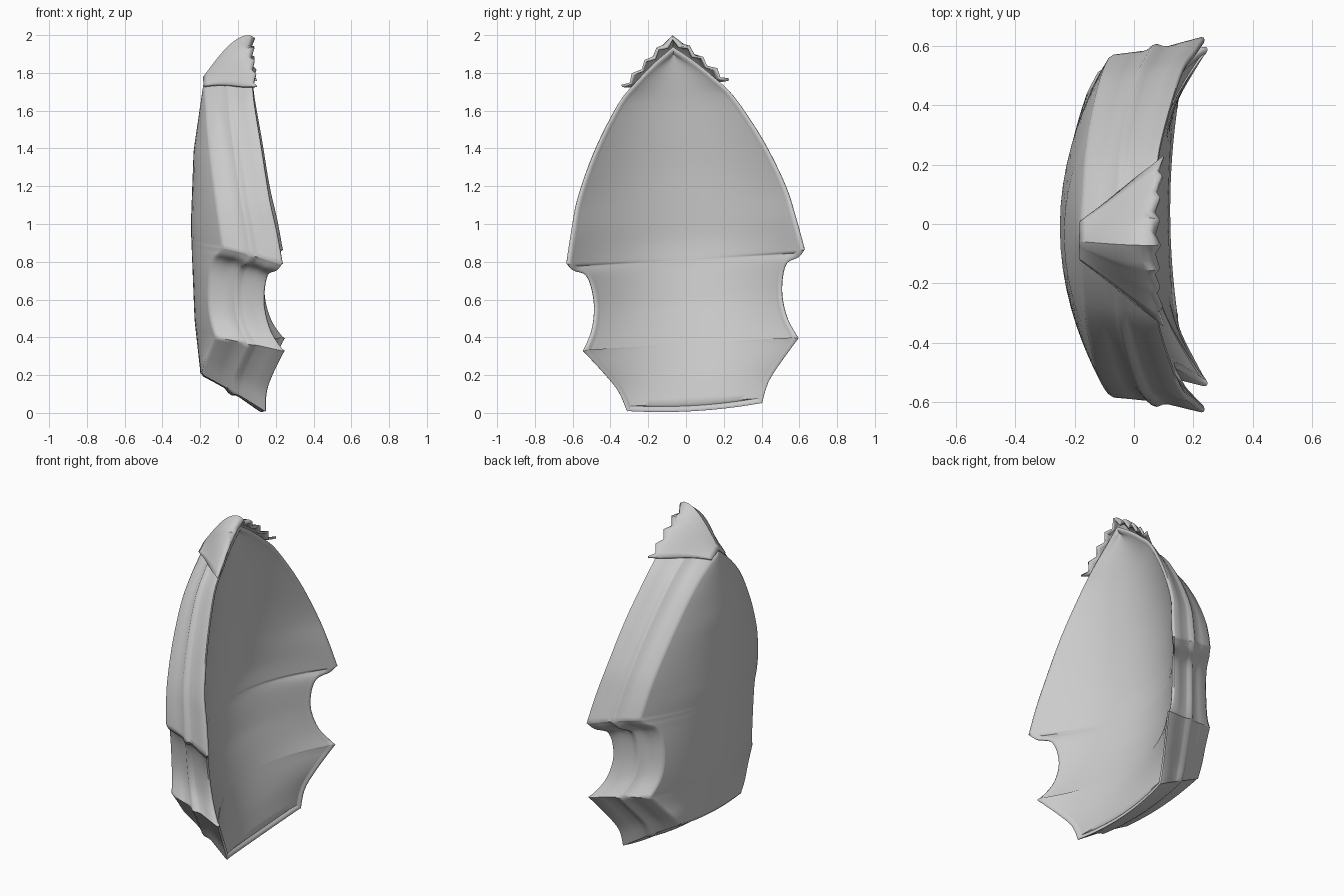
import bpy, bmesh, math
from mathutils import Vector, Matrix

if "Cube" in bpy.data.objects:
    bpy.data.objects.remove(bpy.data.objects["Cube"])

# Half outline as (front y, z, x, back y, z, x), split at its sharp corners
UPPER = [(0, 1.955, .07, 0, 1.775, -.18), (.10, 1.88, .07, .08, 1.72, -.178),
         (.21, 1.78, .08, .18, 1.64, -.172), (.31, 1.67, .09, .28, 1.53, -.165),
         (.45, 1.43, .13, .40, 1.35, -.145), (.555, 1.18, .17, .50, 1.16, -.12),
         (.60, 1.0, .21, .55, 1.02, -.10), (.635, .835, .24, .575, .92, -.085)]
NOTCH = [UPPER[-1], (.60, .795, .21, .545, .885, -.10), (.54, .77, .165, .48, .85, -.135),
         (.512, .70, .145, .445, .77, -.155), (.503, .59, .145, .435, .64, -.16),
         (.525, .47, .18, .45, .54, -.15), (.575, .368, .25, .50, .44, -.12)]
LOWER = [NOTCH[-1], (.47, .24, .19, .42, .36, -.15), (.40, .14, .155, .35, .29, -.18),
         (.362, .035, .15, .30, .23, -.19)]
# Centreline depth (z, x) of the hollow front and the bulging back
FRONT_MID = [(.03, .125), (.19, .085), (.38, .03), (.6, -.03), (.8, -.065), (.92, -.075),
             (1.3, -.045), (1.65, .0), (1.955, .05)]
BACK_MID = [(.23, -.2), (.5, -.23), (1.0, -.25), (1.4, -.235), (1.775, -.18)]
COLS = 24
TILT = Matrix.Translation((0, -.012, .99)) @ Matrix.Rotation(math.radians(3.4), 4, 'X') @ Matrix.Translation((0, 0, -1))


def spline(pts, t):
    """Catmull-Rom point at index t; front and back together."""
    i = min(int(t), len(pts) - 2)
    f = t - i
    p0, p1, p2, p3 = (Vector(pts[max(0, min(len(pts) - 1, k))]) for k in range(i - 1, i + 3))
    return .5 * (2 * p1 + (p2 - p0) * f + (2 * p0 - 5 * p1 + 4 * p2 - p3) * f * f
                 + (3 * p1 - p0 - 3 * p2 + p3) * f ** 3)


def mid_x(table, z):
    z = max(table[0][0], min(table[-1][0], z))
    for (z0, x0), (z1, x1) in zip(table, table[1:]):
        if z <= z1:
            return x0 + (x1 - x0) * (z - z0) / (z1 - z0)


def across(p, k, table, bow=0):
    """Point in column k across the row that ends at p; columns crowd the edges."""
    c = math.cos(math.pi * k / COLS)
    m = mid_x(table, p.z)
    return Vector((m + (p.x - m) * c * c, c * p.y, p.z - bow * (1 - c * c)))


def finish(bm, name, angle):
    bmesh.ops.remove_doubles(bm, verts=bm.verts, dist=.0005)
    bmesh.ops.recalc_face_normals(bm, faces=bm.faces)
    bm.transform(TILT)
    me = bpy.data.meshes.new(name)
    bm.to_mesh(me)
    bm.free()
    ob = bpy.data.objects.new(name, me)
    bpy.context.collection.objects.link(ob)
    bpy.ops.object.select_all(action='DESELECT')
    ob.select_set(True)
    bpy.context.view_layer.objects.active = ob
    bpy.ops.object.shade_smooth_by_angle(angle=math.radians(angle))
    return ob


# Closed front and back outlines
half = [spline(UPPER, 0)]
for seg in (UPPER, NOTCH, LOWER):
    steps = (len(seg) - 1) * 4
    half += [spline(seg, k / 4) for k in range(1, steps + 1)]
N = len(half)


def closed(pts, table, bow):
    bottom = [across(pts[-1], k, table, bow) for k in range(1, COLS)]
    left = [Vector((p.x, -p.y, p.z)) for p in reversed(pts[1:])]
    return pts + bottom + left


front = closed([Vector((h[2], h[0], h[1])) for h in half], FRONT_MID, .022)
back = closed([Vector((h[5], h[3], h[4])) for h in half], BACK_MID, .015)
L = len(front)
out = []
for i in range(L):
    d = front[(i + 1) % L] - front[i - 1]
    out.append(Vector((0, -d.z, d.y)).normalized())
if out[0].z < 0:
    out = [-n for n in out]

# Shield body: rounded front lip, ridged side wall, crisp back edge
# (position front to back, outward offset, x shift)
PROFILE = [(0, -.034, -.016), (0, -.024, -.006), (0, -.013, -.002), (0, -.005, -.005), (.04, 0, 0),
           (.22, -.004, 0), (.38, -.008, 0), (.44, -.004, 0), (.50, .007, 0), (.55, .005, 0),
           (.61, -.008, 0), (.75, -.005, 0), (.95, 0, 0), (1, -.008, 0)]
bm = bmesh.new()
loops = []
for s, o, dx in PROFILE:
    loops.append([bm.verts.new(front[i].lerp(back[i], s) + out[i] * o + Vector((dx, 0, 0))) for i in range(L)])
for a, b in zip(loops, loops[1:]):
    for i in range(L):
        j = (i + 1) % L
        bm.faces.new((a[i], a[j], b[j], b[i]))


def sheet(loop, table):
    """Fill an outline loop with curved rows from side to side."""
    rows = []
    for i in range(1, N - 1):
        r = loop[i]
        inner = [bm.verts.new(across(r.co, k, table)) for k in range(1, COLS)]
        rows.append([r] + inner + [loop[L - i]])
    rows.append(loop[N - 1:N + COLS])
    for k in range(COLS):
        bm.faces.new((loop[0], rows[0][k], rows[0][k + 1]))
        for a, b in zip(rows, rows[1:]):
            bm.faces.new((a[k], b[k], b[k + 1], a[k + 1]))


sheet(loops[0], FRONT_MID)
sheet(loops[-1], BACK_MID)
finish(bm, "shield_body", 50)

# Pleated cap folded over the tip, serrated along its front edge
bm = bmesh.new()
TEETH, DEPTH = 8, 12
grid = []
for r in range(DEPTH + 1):
    s = r / DEPTH
    width = 2.5 * (1 - s) + .75 * s
    row = []
    for j in range(-TEETH, TEETH + 1):
        a = abs(j) / TEETH
        u = a * width
        h, h2 = spline(UPPER, u), spline(UPPER, u + .02)
        n = Vector((0, -(h2[1] - h[1]), h2[0] - h[0])).normalized()
        if j == 0:
            n = Vector((0, 0, 1))
        p = Vector((h[2], h[0], h[1])).lerp(Vector((h[5], h[3], h[4])), s)
        lift = .010 + .07 * math.sin(math.pi * s ** .7) * (1 - a) ** 1.3
        if j % 2 == 0:
            lift += .026 * (1 - s) ** 4
            p.x += .016 * (1 - s) ** 4
        p += n * lift
        if j < 0:
            p.y = -p.y
        row.append(bm.verts.new(p))
    grid.append(row)
for a, b in zip(grid, grid[1:]):
    for k in range(2 * TEETH):
        bm.faces.new((a[k], a[k + 1], b[k + 1], b[k]))
cap = finish(bm, "tip_cap", 35)
mod = cap.modifiers.new("thickness", 'SOLIDIFY')
mod.thickness = .014
mod.offset = 0
